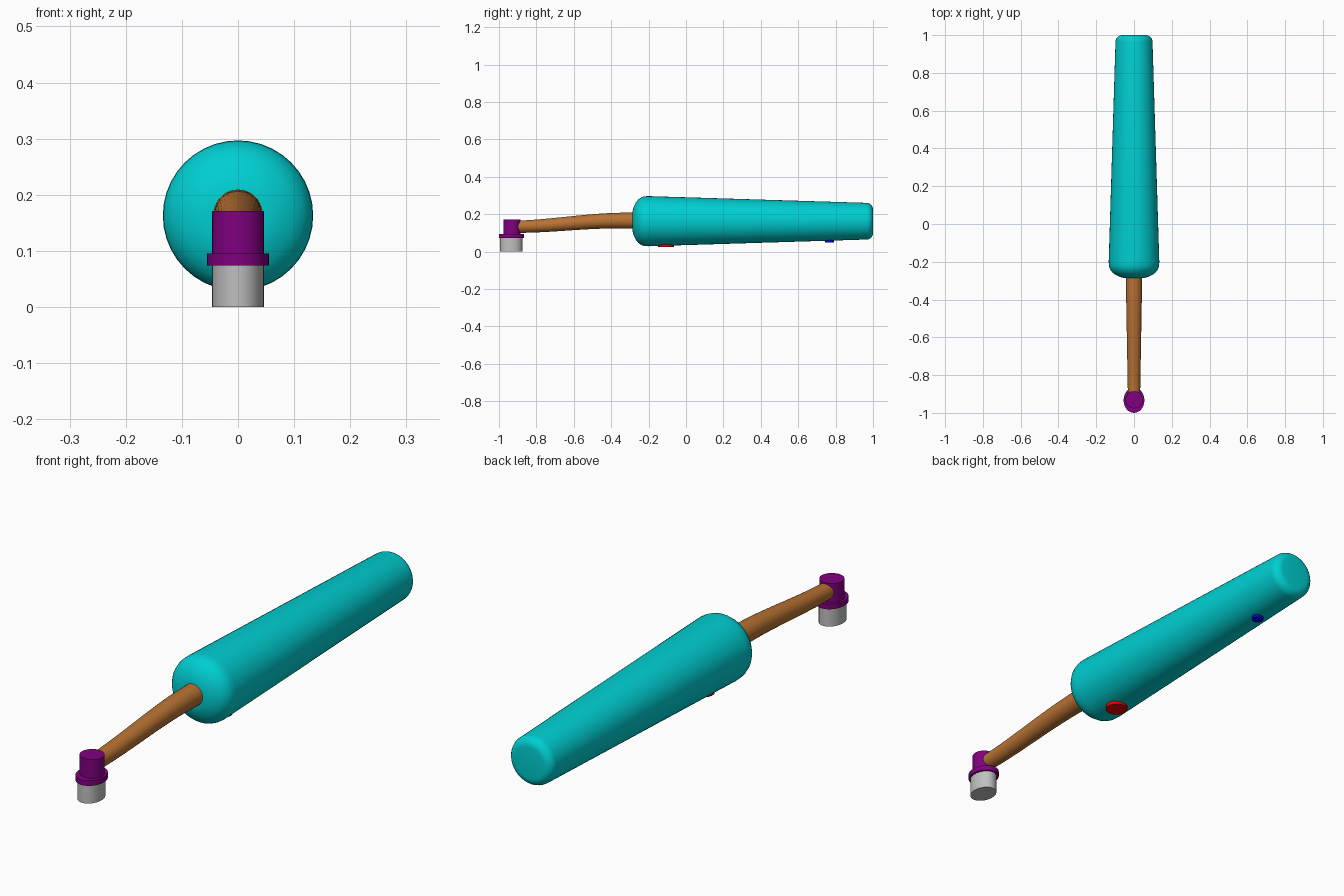
import bpy
import bmesh
import math
from mathutils import Vector

cube = bpy.data.objects.get("Cube")
if cube:
    bpy.data.objects.remove(cube, do_unlink=True)


def material(name, r, g, b):
    mat = bpy.data.materials.new(name)
    mat.use_nodes = True
    mat.diffuse_color = (r, g, b, 1)
    mat.node_tree.nodes["Principled BSDF"].inputs["Base Color"].default_value = (r, g, b, 1)
    return mat


teal = material("teal", 0, 0.62, 0.64)
copper = material("copper", 0.48, 0.17, 0.033)
purple = material("purple", 0.216, 0, 0.216)
silver = material("silver", 0.527, 0.527, 0.527)
red = material("red", 1, 0, 0)
blue = material("blue", 0, 0, 1)


def loft(name, rings, mat, sides=32, angle=35):
    """Skin a list of (centre, axis_u, axis_v) elliptical rings and cap the ends."""
    bm = bmesh.new()
    loops = []
    for centre, u, v in rings:
        loop = []
        for i in range(sides):
            a = math.tau * i / sides
            loop.append(bm.verts.new(Vector(centre) + Vector(u) * math.cos(a) + Vector(v) * math.sin(a)))
        loops.append(loop)
    for low, high in zip(loops, loops[1:]):
        for i in range(sides):
            j = (i + 1) % sides
            bm.faces.new((low[i], low[j], high[j], high[i]))
    bm.faces.new(loops[0])
    bm.faces.new(loops[-1])
    bmesh.ops.recalc_face_normals(bm, faces=bm.faces)
    mesh = bpy.data.meshes.new(name)
    bm.to_mesh(mesh)
    bm.free()
    obj = bpy.data.objects.new(name, mesh)
    bpy.context.collection.objects.link(obj)
    mesh.materials.append(mat)
    bpy.ops.object.select_all(action="DESELECT")
    obj.select_set(True)
    bpy.context.view_layer.objects.active = obj
    bpy.ops.object.shade_smooth_by_angle(angle=math.radians(angle))
    return obj


def along_y(y, z, r):
    return ((0, y, z), (r, 0, 0), (0, 0, r))


def upright(name, y, rx, ry, bottom, top, mat):
    return loft(name, [((0, y, z), (rx, 0, 0), (0, ry, 0)) for z in (bottom, top)], mat)


# Handle: tapered body with a domed front and a rounded back edge
AXIS = 0.163
profile = [(-0.287, 0.05), (-0.28, 0.075), (-0.268, 0.1), (-0.255, 0.116),
           (-0.238, 0.128), (-0.222, 0.133), (-0.2, 0.134)]
back_r, fillet = 0.098, 0.035
for i in range(7):
    a = math.pi / 2 * i / 6
    profile.append((1 - fillet + fillet * math.sin(a), back_r - fillet + fillet * math.cos(a)))
loft("handle", [along_y(y, AXIS, r) for y, r in profile], teal, 40, 50)

# Neck: S-curved tapering rod from the head into the handle
neck = []
for i in range(21):
    t = i / 20
    y = -0.93 + 0.68 * t
    s = min(1, t / 0.85)
    z = 0.133 + 0.033 * s * s * (3 - 2 * s)
    neck.append(along_y(y, z, 0.032 + 0.012 * t))
loft("neck", neck, copper, 28, 50)

# Head: upright post, oval flange and oval tip
upright("head_post", -0.93, 0.046, 0.046, 0.09, 0.171, purple)
upright("head_flange", -0.933, 0.055, 0.067, 0.074, 0.095, purple)
upright("head_tip", -0.935, 0.046, 0.06, 0, 0.074, silver)

# Buttons on the underside of the handle
upright("large_button", -0.108, 0.043, 0.043, 0.024, 0.06, red)
upright("small_button", 0.767, 0.023, 0.023, 0.05, 0.08, blue)
